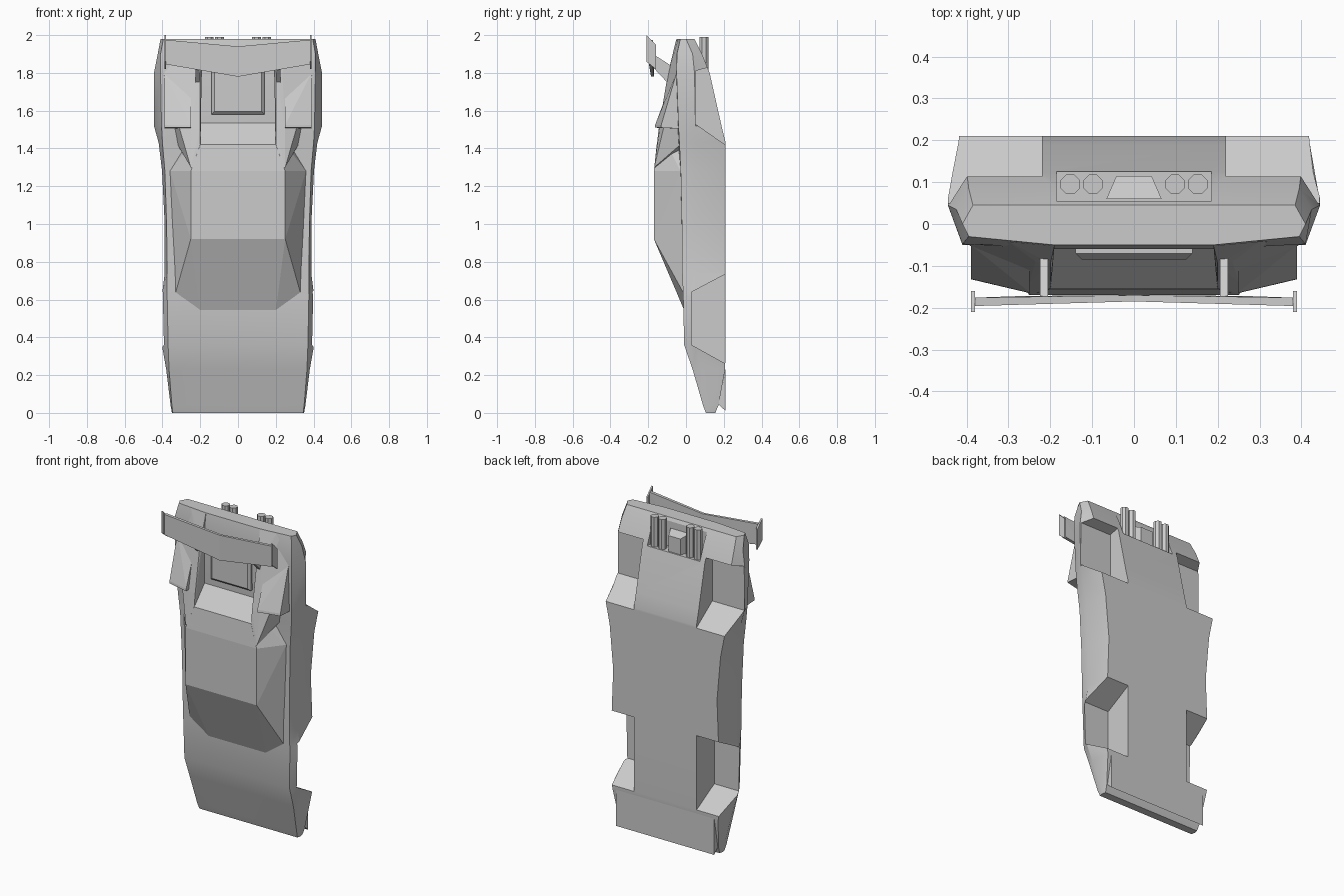
import bpy, bmesh, math

grey = bpy.data.materials.new("body grey")
grey.diffuse_color = (0.6, 0.6, 0.6, 1)


def finish(name, bm):
    bmesh.ops.recalc_face_normals(bm, faces=bm.faces)
    me = bpy.data.meshes.new(name)
    bm.to_mesh(me)
    bm.free()
    ob = bpy.data.objects.new(name, me)
    bpy.context.collection.objects.link(ob)
    me.materials.append(grey)
    return ob


def solid(name, pts, sides=(1,)):
    """Convex solid through the points, one per mirrored side."""
    for s in sides:
        bm = bmesh.new()
        for x, y, z in pts:
            bm.verts.new((x * s, y, z))
        bmesh.ops.convex_hull(bm, input=bm.verts[:])
        bmesh.ops.dissolve_limit(bm, angle_limit=0.01, verts=bm.verts[:], edges=bm.edges[:])
        ob = finish(name, bm)
    return ob


def both(pts):
    return [(s * x, y, z) for x, y, z in pts for s in (-1, 1)]


def prism(profile, x0, x1):
    return [(x, y, z) for y, z in profile for x in (x0, x1)]


# lower body: lofted half sections (z, deck y, shoulder x, y, widest x, y, sill x, y)
stations = [
    (0.00, 0.105, 0.345, 0.105, 0.35, 0.13, 0.345, 0.155),
    (0.04, 0.092, 0.35, 0.09, 0.357, 0.13, 0.35, 0.172),
    (0.23, 0.038, 0.365, 0.035, 0.38, 0.08, 0.37, 0.207),
    (0.36, -0.005, 0.37, -0.01, 0.403, 0.05, 0.395, 0.21),
    (0.62, -0.012, 0.375, -0.015, 0.403, 0.04, 0.395, 0.21),
    (0.74, -0.02, 0.375, -0.02, 0.388, 0.05, 0.375, 0.21),
    (1.00, -0.025, 0.378, -0.022, 0.388, 0.05, 0.365, 0.21),
    (1.28, -0.03, 0.387, -0.028, 0.402, 0.05, 0.39, 0.21),
    (1.43, -0.045, 0.40, -0.035, 0.42, 0.05, 0.42, 0.21),
    (1.52, -0.055, 0.405, -0.04, 0.445, 0.05, 0.435, 0.188),
    (1.80, -0.06, 0.41, -0.05, 0.445, 0.045, 0.40, 0.125),
    (1.90, -0.06, 0.41, -0.048, 0.425, 0.035, 0.395, 0.085),
    (1.98, -0.05, 0.395, -0.03, 0.41, 0.0, 0.385, 0.045),
]
bm = bmesh.new()
rings = []
for z, yc, xs, ys, xm, ym, xb, yb in stations:
    half = [(0.19, yc), (xs, ys), (xm, ym), (xb, yb)]
    loop = half + [(-x, y) for x, y in reversed(half)]
    rings.append([bm.verts.new((x, y, z)) for x, y in loop])
for a, b in zip(rings, rings[1:]):
    for i in range(8):
        j = (i + 1) % 8
        bm.faces.new((a[i], a[j], b[j], b[i]))
bm.faces.new(rings[0])
bm.faces.new(rings[-1])
body = finish("lower_body", bm)

# wheel wells and exhaust recess, cut from the body
front_well = [(0.03, 0.36), (0.03, 0.64), (0.21, 0.735), (0.26, 0.76), (0.26, 0.235), (0.21, 0.26)]
rear_well = [(0.05, 1.53), (0.05, 1.81), (0.14, 1.835), (0.26, 1.835), (0.26, 1.385), (0.21, 1.418)]
cuts = [prism(w, s * 0.22, s * 0.6) for w in (front_well, rear_well) for s in (-1, 1)]
cuts.append(prism([(0.055, 1.8), (0.055, 2.1), (0.3, 2.1), (0.3, 1.8)], -0.185, 0.185))
for c in cuts:
    cutter = solid("cutter", c)
    mod = body.modifiers.new("cut", 'BOOLEAN')
    mod.operation = 'DIFFERENCE'
    mod.solver = 'EXACT'
    mod.object = cutter
    bpy.context.view_layer.objects.active = body
    bpy.ops.object.modifier_apply(modifier=mod.name)
    bpy.data.objects.remove(cutter, do_unlink=True)
bpy.ops.object.select_all(action='DESELECT')
body.select_set(True)
bpy.ops.object.shade_smooth_by_angle(angle=math.radians(22))

# nose splitter
solid("nose_splitter", prism([(0.21, 0.01), (0.21, 0.24), (0.172, 0.045)], -0.345, 0.345))

# cabin with windscreen, side windows, roof and sloping rear window
solid("cabin", both([
    (0.2, -0.008, 0.54), (0.335, -0.005, 0.62), (0.36, -0.028, 1.28),
    (0.25, -0.17, 0.92), (0.25, -0.17, 1.28), (0.25, -0.10, 1.42),
    (0.2, -0.155, 1.42), (0.2, -0.05, 1.54), (0.3, 0.02, 1.28), (0.2, 0.02, 0.62)]))

# buttresses running from the roof to the tail
solid("rear_buttress", [
    (0.2, -0.168, 1.3), (0.25, -0.168, 1.3), (0.2, -0.145, 1.5), (0.25, -0.14, 1.5),
    (0.2, -0.095, 1.8), (0.235, -0.09, 1.8), (0.19, -0.052, 1.975), (0.3, -0.042, 1.975),
    (0.2, -0.03, 1.3), (0.32, -0.03, 1.42), (0.4, -0.045, 1.82), (0.2, -0.03, 1.9)], (-1, 1))

# side air scoops
solid("air_scoop", [
    (0.25, -0.165, 1.51), (0.39, -0.132, 1.51), (0.25, -0.163, 1.525), (0.39, -0.131, 1.525),
    (0.25, -0.04, 1.505), (0.39, -0.035, 1.505), (0.25, -0.06, 1.8), (0.39, -0.05, 1.8)], (-1, 1))

# raised engine cover
solid("engine_cover", both([
    (0.14, -0.05, 1.58), (0.14, -0.05, 1.85), (0.14, -0.07, 1.58), (0.14, -0.07, 1.85),
    (0.125, -0.085, 1.595), (0.125, -0.085, 1.83)]))

# rear wing: two swept halves
solid("wing", [
    (0, -0.17, 1.94), (0, -0.185, 1.94), (0, -0.17, 1.78), (0, -0.185, 1.78),
    (0.265, -0.172, 1.83), (0.265, -0.19, 1.83), (0.38, -0.176, 1.845), (0.38, -0.196, 1.845),
    (0.38, -0.176, 1.975), (0.38, -0.196, 1.975)], (-1, 1))

# wing end plates and struts
plate = [(-0.21, 2.0), (-0.16, 1.95), (-0.16, 1.82), (-0.21, 1.86)]
strut = [(-0.175, 1.90), (-0.175, 1.83), (-0.10, 1.75), (-0.05, 1.75), (-0.05, 1.82)]
solid("wing_end_plate", prism(plate, 0.38, 0.39), (-1, 1))
solid("wing_strut", prism(strut, 0.205, 0.225), (-1, 1))

# four exhaust pipes
for x in (-0.152, -0.098, 0.098, 0.152):
    ring = [(x + 0.025 * math.cos(a), 0.095 + 0.025 * math.sin(a), z)
            for z in (1.78, 1.99) for a in [math.pi * (k + 0.5) / 4 for k in range(8)]]
    solid("exhaust_pipe", ring)

# block between the pipes
solid("gearbox_block", prism([(0.06, 1.78), (0.06, 1.92)], -0.066, 0.066)
      + prism([(0.115, 1.78), (0.115, 1.90)], -0.042, 0.042))
